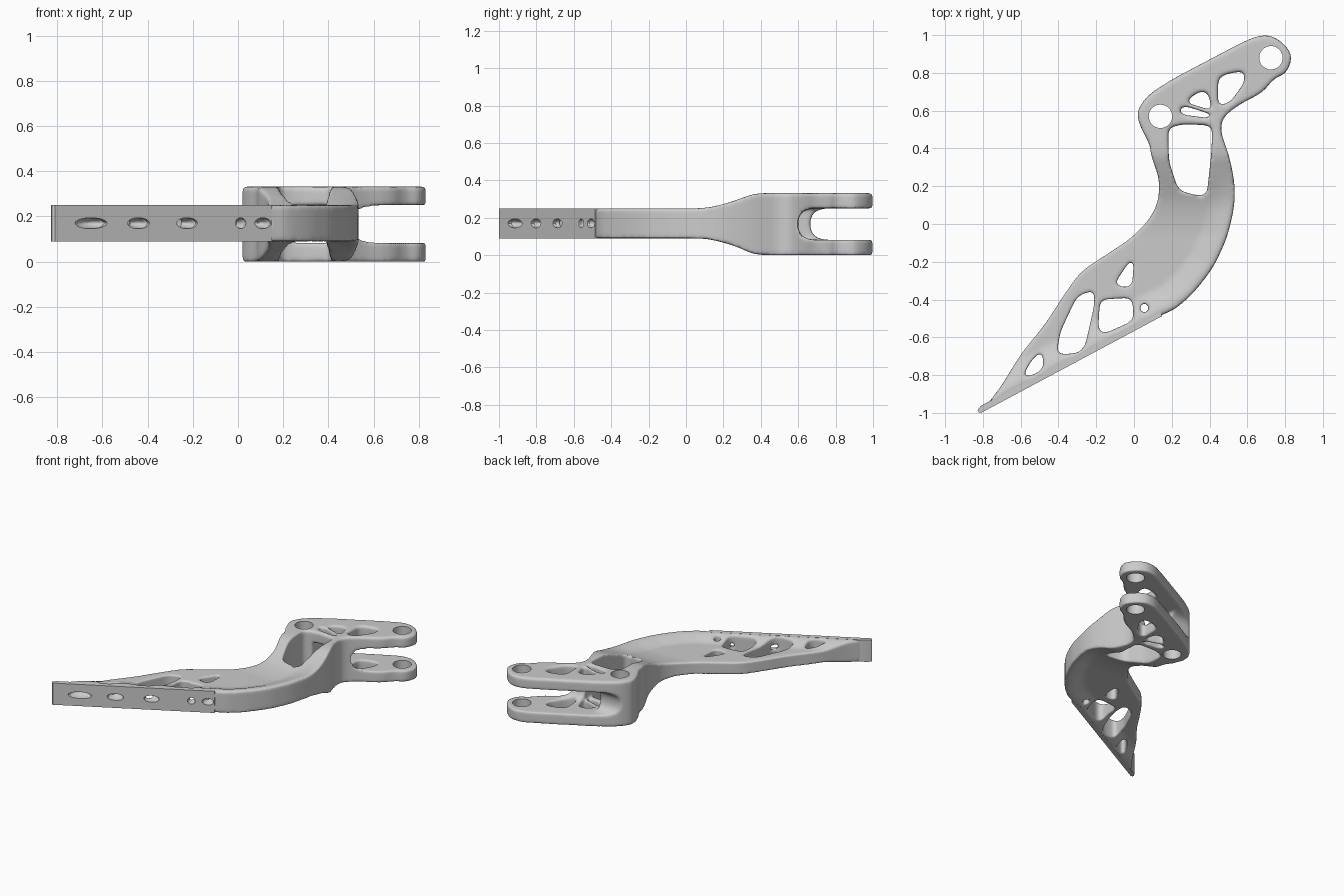
import bpy, bmesh, math
from mathutils import Vector, Matrix
from mathutils.geometry import intersect_point_line

if "Cube" in bpy.data.objects:
    bpy.data.objects.remove(bpy.data.objects["Cube"])


def rounded(pts, r, n=6):
    """Fillet every corner of a closed polygon."""
    out = []
    for i, p in enumerate(pts):
        p = Vector(p)
        a, b = Vector(pts[i - 1]) - p, Vector(pts[(i + 1) % len(pts)]) - p
        s = p + a.normalized() * min(r, a.length * 0.46)
        e = p + b.normalized() * min(r, b.length * 0.46)
        for k in range(n + 1):
            t = k / n
            out.append(s * (1 - t) ** 2 + p * 2 * t * (1 - t) + e * t * t)
    return out


def make_object(name, bm):
    bmesh.ops.recalc_face_normals(bm, faces=bm.faces)
    me = bpy.data.meshes.new(name)
    bm.to_mesh(me)
    bm.free()
    ob = bpy.data.objects.new(name, me)
    bpy.context.collection.objects.link(ob)
    return ob


def prism(name, pts, lo, hi, axis='Z'):
    """Extrude an xy outline along z, or a yz outline along x."""
    bm = bmesh.new()
    place = (lambda p: (p[0], p[1], lo)) if axis == 'Z' else (lambda p: (lo, p[0], p[1]))
    face = bm.faces.new([bm.verts.new(place(p)) for p in pts])
    new = bmesh.ops.extrude_face_region(bm, geom=[face])['geom']
    step = Vector((0, 0, hi - lo)) if axis == 'Z' else Vector((hi - lo, 0, 0))
    bmesh.ops.translate(bm, vec=step, verts=[v for v in new if isinstance(v, bmesh.types.BMVert)])
    return make_object(name, bm)


def circle(x, y, r, n=48):
    return [(x + r * math.cos(2 * math.pi * i / n), y + r * math.sin(2 * math.pi * i / n)) for i in range(n)]


def smoothstep(a, b, x):
    t = min(1, max(0, (x - a) / (b - a)))
    return t * t * (3 - 2 * t)


def apply_mods(ob):
    ev = ob.evaluated_get(bpy.context.evaluated_depsgraph_get())
    me = bpy.data.meshes.new_from_object(ev)
    ob.modifiers.clear()
    ob.data = me


def boolean(ob, cutter, op='DIFFERENCE', keep=False):
    cutter.hide_render = True
    m = ob.modifiers.new('cut', 'BOOLEAN')
    m.operation, m.object, m.solver = op, cutter, 'EXACT'
    apply_mods(ob)
    if not keep:
        bpy.data.objects.remove(cutter)


def shade(ob, angle):
    bpy.ops.object.select_all(action='DESELECT')
    ob.select_set(True)
    bpy.context.view_layer.objects.active = ob
    bpy.ops.object.shade_smooth_by_angle(angle=math.radians(angle))


# Arm and clevis silhouette
outline = [(-0.79, -0.97), (0.15, -0.48), (0.22, -0.45), (0.32, -0.36), (0.42, -0.23),
           (0.49, -0.08), (0.53, 0.08), (0.535, 0.2), (0.51, 0.34), (0.455, 0.5), (0.475, 0.57),
           (0.56, 0.635), (0.68, 0.695), (0.74, 0.77), (0.81, 0.80), (0.84, 0.89), (0.79, 0.96),
           (0.72, 1.0), (0.65, 0.995), (0.56, 0.955), (0.2, 0.765), (0.07, 0.68), (0.01, 0.59),
           (0.04, 0.5), (0.085, 0.42), (0.09, 0.36), (0.135, 0.24), (0.13, 0.12), (0.08, 0.02),
           (-0.02, -0.08), (-0.28, -0.25), (-0.36, -0.36), (-0.47, -0.53), (-0.6, -0.69), (-0.71, -0.87)]
arm = prism('pedal_arm', rounded(outline, 0.06), -0.1, 0.5)

# Side profile sets the thickness along the length
half = [(-1.1, 0.08), (0.1, 0.08), (0.2, 0.102), (0.28, 0.128), (0.37, 0.166), (1.1, 0.166)]
side = [(y, 0.166 + h if y > 0.3 else 0.17 + h) for y, h in half]
side += [(y, 0.166 - h if y > 0.3 else 0.17 - h) for y, h in reversed(half)]
boolean(arm, prism('thickness', rounded(side, 0.08), -1.2, 1.2, 'X'), 'INTERSECT')

# Lightening windows
windows = [
    [(0.18, 0.51), (0.27, 0.53), (0.415, 0.52), (0.41, 0.38), (0.385, 0.15), (0.31, 0.155), (0.235, 0.18), (0.185, 0.33)],
    [(0.24, 0.61), (0.27, 0.625), (0.41, 0.58), (0.40, 0.56), (0.25, 0.58)],
    [(0.27, 0.645), (0.34, 0.70), (0.39, 0.70), (0.415, 0.60)],
    [(0.445, 0.77), (0.49, 0.795), (0.585, 0.81), (0.585, 0.75), (0.51, 0.645), (0.445, 0.625)],
    [(-0.59, -0.815), (-0.55, -0.73), (-0.49, -0.67), (-0.475, -0.75), (-0.51, -0.79)],
    [(-0.41, -0.69), (-0.39, -0.57), (-0.30, -0.38), (-0.21, -0.35), (-0.21, -0.43), (-0.26, -0.65), (-0.3, -0.685)],
    [(-0.18, -0.40), (-0.01, -0.39), (0.0, -0.51), (-0.155, -0.58), (-0.19, -0.56)],
    [(-0.1, -0.31), (-0.025, -0.2), (0.0, -0.19), (-0.01, -0.33), (-0.07, -0.335)],
    circle(0.055, -0.445, 0.024, 12)]
for w in windows:
    boolean(arm, prism('window', rounded(w, 0.04), -0.3, 0.8))

# Clevis slot: rounded root at the right leg, behind the left boss, open to the big window
for y, x0, x1 in ((0.6, 0.25, 1.2), (0.665, -0.2, 1.1), (0.4, 0.24, 0.405)):
    slot = [(1.2, 0.25), (y, 0.25), (y, 0.082), (1.2, 0.082)]
    boolean(arm, prism('slot', rounded(slot, 0.1), x0, x1, 'X'))

# Foot pad
pad = prism('foot_pad', [(-0.828, -0.985), (-0.822, -0.997), (-0.81, -1.0), (0.15, -0.487),
                         (0.136, -0.458), (-0.81, -0.962)], 0.09, 0.25)

# Blind pockets in the pad front, reaching into the struts
for x, length in ((-0.65, 0.08), (-0.44, 0.055), (-0.225, 0.052), (0.012, 0.026), (0.11, 0.04)):
    bm = bmesh.new()
    bmesh.ops.create_uvsphere(bm, u_segments=24, v_segments=12, radius=1)
    y = -1 + 0.534 * (x + 0.81)
    bm.transform(Matrix.Translation((x, y, 0.17)) @ Matrix.Rotation(0.49, 4, 'Z')
                 @ Matrix.Diagonal((length, 0.065, 0.024, 1)))
    pocket = make_object('pocket', bm)
    boolean(arm, pocket, keep=True)
    boolean(pad, pocket)

# Blend the arm into an organic skin
rm = arm.modifiers.new('skin', 'REMESH')
rm.mode, rm.voxel_size = 'VOXEL', 0.009
sm = arm.modifiers.new('soften', 'SMOOTH')
sm.factor, sm.iterations = 0.5, 10
apply_mods(arm)

# Thin the web and truss away from the full-height outer rim
rim = [Vector(p) for p in outline[:9]]
for v in arm.data.vertices:
    if v.co.y > 0.3:
        continue
    p = v.co.xy
    dist = 9
    for a, b in zip(rim, rim[1:]):
        t = min(1, max(0, intersect_point_line(p, a, b)[1]))
        dist = min(dist, (p - a.lerp(b, t)).length)
    thin = 0.45 * smoothstep(0.02, 0.15, dist) * (1 - smoothstep(-0.08, 0.28, v.co.y))
    v.co.z = 0.17 + (v.co.z - 0.17) * (1 - thin)

# Crisp pin holes
for x, y in ((0.14, 0.57), (0.725, 0.88)):
    boolean(arm, prism('pin_hole', circle(x, y, 0.062), -0.3, 0.8))

shade(arm, 50)
shade(pad, 30)
